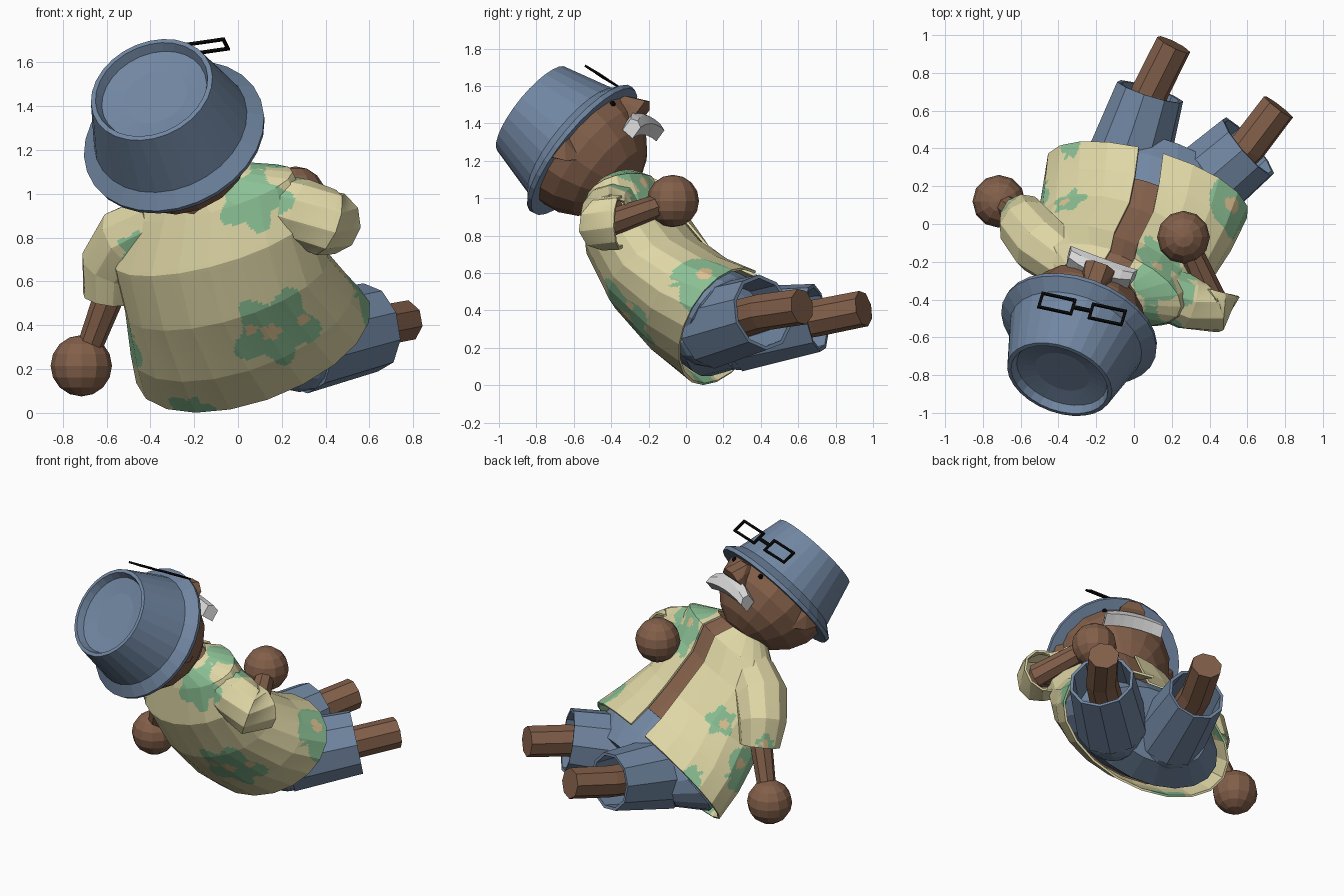
import bpy, bmesh, math
from mathutils import Vector as V, Matrix

if "Cube" in bpy.data.objects:
    bpy.data.objects.remove(bpy.data.objects["Cube"])


def mat(name, r, g, b):
    m = bpy.data.materials.new(name)
    m.diffuse_color = (r, g, b, 1)
    m.use_nodes = True
    m.node_tree.nodes["Principled BSDF"].inputs["Base Color"].default_value = m.diffuse_color
    return m


SKIN = mat("brown skin", .225, .115, .068)
BLUE = mat("denim blue", .165, .24, .36)
CREAM = mat("cream cloth", .74, .68, .38)
GREEN = mat("leaf green", .26, .53, .30)
TAN = mat("tan dots", .74, .55, .29)
GREY = mat("light grey hair", .68, .68, .68)
BLACK = mat("black", .002, .002, .002)


def finish(name, bm, mats, thick=0, recalc=True):
    if recalc:
        bmesh.ops.recalc_face_normals(bm, faces=bm.faces)
    me = bpy.data.meshes.new(name)
    bm.to_mesh(me)
    bm.free()
    for m in mats:
        me.materials.append(m)
    ob = bpy.data.objects.new(name, me)
    bpy.context.collection.objects.link(ob)
    if thick:
        mod = ob.modifiers.new("thickness", 'SOLIDIFY')
        mod.thickness, mod.offset = thick, 0
    return ob


def loft(rings, closed=True, caps=True):
    bm = bmesh.new()
    vs = [[bm.verts.new(p) for p in r] for r in rings]
    n = len(rings[0])
    for a, b in zip(vs, vs[1:]):
        for i in range(n if closed else n - 1):
            j = (i + 1) % n
            bm.faces.new((a[i], a[j], b[j], b[i]))
    if caps:
        bm.faces.new(vs[0])
        bm.faces.new(vs[-1])
    return bm


def tube_rings(path, radii, n, ref=None):
    path = [V(p) for p in path]
    d = (path[-1] - path[0]).normalized()
    ref = V(ref or ((.1, -.3, 1) if abs(d.z) < .8 else (.3, 1, 0)))
    rings = []
    for i, p in enumerate(path):
        t = (path[min(i + 1, len(path) - 1)] - path[max(i - 1, 0)]).normalized()
        a = t.cross(ref).normalized()
        b = t.cross(a)
        rings.append([p + radii[i] * (a * math.cos(k * math.tau / n) + b * math.sin(k * math.tau / n))
                      for k in range(n)])
    return rings


def tube(name, path, radii, n, m, ref=None):
    return finish(name, loft(tube_rings(path, radii, n, ref)), [m])


def hull(name, pts, m, frame):
    bm = bmesh.new()
    for p in pts:
        bm.verts.new(frame @ V(p))
    bmesh.ops.convex_hull(bm, input=bm.verts)
    return finish(name, bm, [m])


def ball(name, c, r, u, v, m, frame=Matrix(), top=1):
    bm = bmesh.new()
    bmesh.ops.create_uvsphere(bm, u_segments=u, v_segments=v, radius=r)
    for w in bm.verts:
        w.co.z *= top if w.co.z > 0 else 1
        w.co = frame @ (w.co + V(c))
    return finish(name, bm, [m])


# painted blossoms: (centre, radius)
SPOTS = [((.17, -.3, .4), .19), ((.1, -.3, 1.06), .13), ((.06, -.5, .97), .14), ((-.5, .08, .36), .13),
         ((-.44, -.2, .8), .07), ((-.2, .1, .02), .1), ((.52, .1, .53), .16), ((-.36, .15, .68), .085),
         ((-.33, .42, .4), .07), ((-.66, .1, .6), .055), ((.14, -.18, .98), .13)]
DOTS = [((.28, -.28, .45), .03), ((.14, -.3, .38), .045), ((.06, -.3, .42), .03), ((.5, .1, .57), .04),
        ((-.38, .13, .66), .03), ((-.5, .12, .4), .035), ((.1, -.25, 1.07), .03), ((-.66, .1, .6), .025)]


def cloth(name, rings, closed, cuts):
    bm = loft(rings, closed, False)
    bmesh.ops.recalc_face_normals(bm, faces=bm.faces)
    bmesh.ops.subdivide_edges(bm, edges=bm.edges[:], cuts=cuts, use_grid_fill=True)
    mids = [(f, f.calc_center_median()) for f in bm.faces]
    for idx, group in ((1, SPOTS), (2, DOTS)):
        for c, r in group:
            near = min((p for _, p in mids), key=lambda p: (p - V(c)).length)
            if (near - V(c)).length > .12:
                continue
            for face, p in mids:
                d = p - near
                if d.length < r * (1 + .2 * math.sin(5 * math.atan2(d.z, d.x) + 9 * r)):
                    if idx == 1 or face.material_index == 1:
                        face.material_index = idx
    return finish(name, bm, [CREAM, GREEN, TAN], .014, False)


# leaning body: each section is centre, sideways half axis, forward half axis
BODY = [[V(p) for p in k] for k in (
    ((-.17, -.36, 1.08), (.18, -.07, .03), (.05, .1, .06)),
    ((-.12, -.32, 1.0), (.36, -.14, .08), (.06, .16, .1)),
    ((-.12, -.27, .80), (.44, -.17, .09), (.08, .2, .15)),
    ((-.05, -.13, .58), (.45, -.17, .09), (.09, .22, .18)),
    ((.02, .04, .415), (.5, -.15, .12), (.05, .2, .24)),
    ((.07, .2, .315), (.53, -.14, .14), (.02, .19, .275)))]


def section(k, scale=1, n=20, gap=0, shift=(0, 0, 0)):
    c, s, g = k
    a0 = math.asin(min(.9, gap / s.length))
    span = math.tau - 2 * a0
    div = n - 1 if gap else n
    return [c + V(shift) + scale * (s * math.sin(a0 + span * i / div) + g * math.cos(a0 + span * i / div))
            for i in range(n)]


cloth("open_shirt", [section(k, gap=.068) for k in BODY], False, 15)
finish("torso", loft([section(k, .93) for k in BODY[:5]]), [SKIN])
finish("shorts_seat", loft([section(BODY[4], .9), section(BODY[5], .87),
                            section(BODY[5], .62, shift=(.05, .14, -.03))]), [BLUE])
tube("neck", [(-.18, -.36, .98), (-.25, -.48, 1.2)], [.14, .14], 12, SKIN)

# shirt sleeves
cloth("left_sleeve", tube_rings([(-.34, -.22, .87), (-.49, -.11, .79), (-.57, -.01, .67), (-.585, .04, .53)],
                                [.14, .16, .145, .118], 10, (1, 1, 0)), True, 9)
cloth("right_sleeve", tube_rings([(.14, -.36, .96), (.28, -.41, .92), (.4, -.43, .87), (.42, -.35, .87)],
                                 [.13, .145, .15, .14], 10), True, 9)

# arms and round hands
tube("left_arm", [(-.52, -.06, .74), (-.59, .03, .53), (-.7, .115, .24)], [.08, .07, .055], 8, SKIN, (1, 1, 0))
tube("right_upper_arm", [(.2, -.38, .95), (.44, -.43, .86)], [.09, .07], 8, SKIN)
tube("right_forearm", [(.43, -.43, .86), (.29, -.12, .97)], [.075, .06], 8, SKIN)
ball("left_hand", (-.715, .12, .215), .14, 12, 8, SKIN)
ball("right_hand", (.262, -.07, .985), .14, 12, 8, SKIN)

# shorts legs (open cuffs) and shins
for side, hip, cuff, foot, r0, r1 in (
        ("left", (-.05, .28, .3), (.085, .7, .36), (.21, .95, .41), .22, .175),
        ("right", (.28, .13, .31), (.605, .41, .39), (.765, .62, .42), .215, .195)):
    hip, cuff, foot = V(hip), V(cuff), V(foot)
    finish(side + "_shorts_leg", loft(tube_rings([hip, hip.lerp(cuff, .5), cuff], [r0, (r0 + r1) / 2, r1], 10),
                                      caps=False), [BLUE], .02)
    tube(side + "_shin", [hip.lerp(cuff, .5), cuff, foot], [.105, .1, .098], 8, SKIN)
    ball(side + "_hip", hip, r0, 10, 8, BLUE)

# tilted head frame: x sideways, y out of the face, z along the hat
n = V((-.29, -.74, .60)).normalized()
s = V((.94, -.34, .04))
s = (s - n * s.dot(n)).normalized()
f = n.cross(s)
H = Matrix.Translation((-.295, -.57, 1.27)) @ Matrix((s, f, n)).transposed().to_4x4()
ball("head", (0, 0, -.005), .362, 16, 10, SKIN, H, .6)

# bucket hat, turned from a profile, with a sunken crown
profile = [(.33, .03), (.35, -.03), (.425, -.035), (.43, -.01), (.365, .045), (.29, .34), (.268, .342),
           (.25, .30), (.15, .285)]
finish("hat", loft([[H @ V((r * math.cos(k * math.tau / 28), r * math.sin(k * math.tau / 28), h))
                     for k in range(28)] for r, h in profile]), [BLUE])

# nose, ears, eyes
hull("nose", [(x * e, y, z - .035) for e in (1, -1) for x, y, z in (
    (.035, .31, .02), (.035, .38, -.01), (.085, .29, -.13), (.08, .385, -.135),
    (.035, .43, -.12), (.07, .37, -.08))], SKIN, H)
for e, side in ((1, "right"), (-1, "left")):
    hull(side + "_ear", [(e * x, y, z) for x, y, z in (
        (.33, .08, -.02), (.33, -.07, -.02), (.32, .02, -.15), (.41, -.06, -.03),
        (.385, .05, -.03), (.385, -.03, -.1))], SKIN, H)
    ball(side + "_eye", (e * .14, .325, -.05), .016, 8, 6, BLACK, H)

# drooping moustache
rings = []
for i in range(7):
    a = -.18 + .06 * i
    y, z, h = .335 - .6 * a * a, -.195 - 1.1 * a * a, .055 - .5 * a * a
    rings.append([H @ V((a * (1.05 if dz < 0 else .97), y + dy, z + dz)) for dy, dz in
                  ((-.06, h), (.015, h), (.03, 0), (.015, -h), (-.06, -h))])
finish("moustache", loft(rings), [GREY])

# glasses resting on the brim
gx = V((.97, -.21, .14)).normalized()
gz = V((-.26, -.86, .51))
gz = (gz - gx * gz.dot(gx)).normalized()
G = Matrix.Translation((-.275, -.45, 1.652)) @ Matrix((gx, gz.cross(gx), gz)).transposed().to_4x4()
bars = [(0, 0, .09, .02)]
for e in (1, -1):
    bars += [(e * .138, d, .19, .014) for d in (.043, -.043)]
    bars += [(e * .138 + d, 0, .014, .1) for d in (.088, -.088)]
bm = bmesh.new()
for x, z, w, h in bars:
    bmesh.ops.create_cube(bm, size=1, matrix=G @ Matrix.Translation((x, 0, z)) @ Matrix.Diagonal((w, .012, h, 1)))
finish("glasses", bm, [BLACK])
